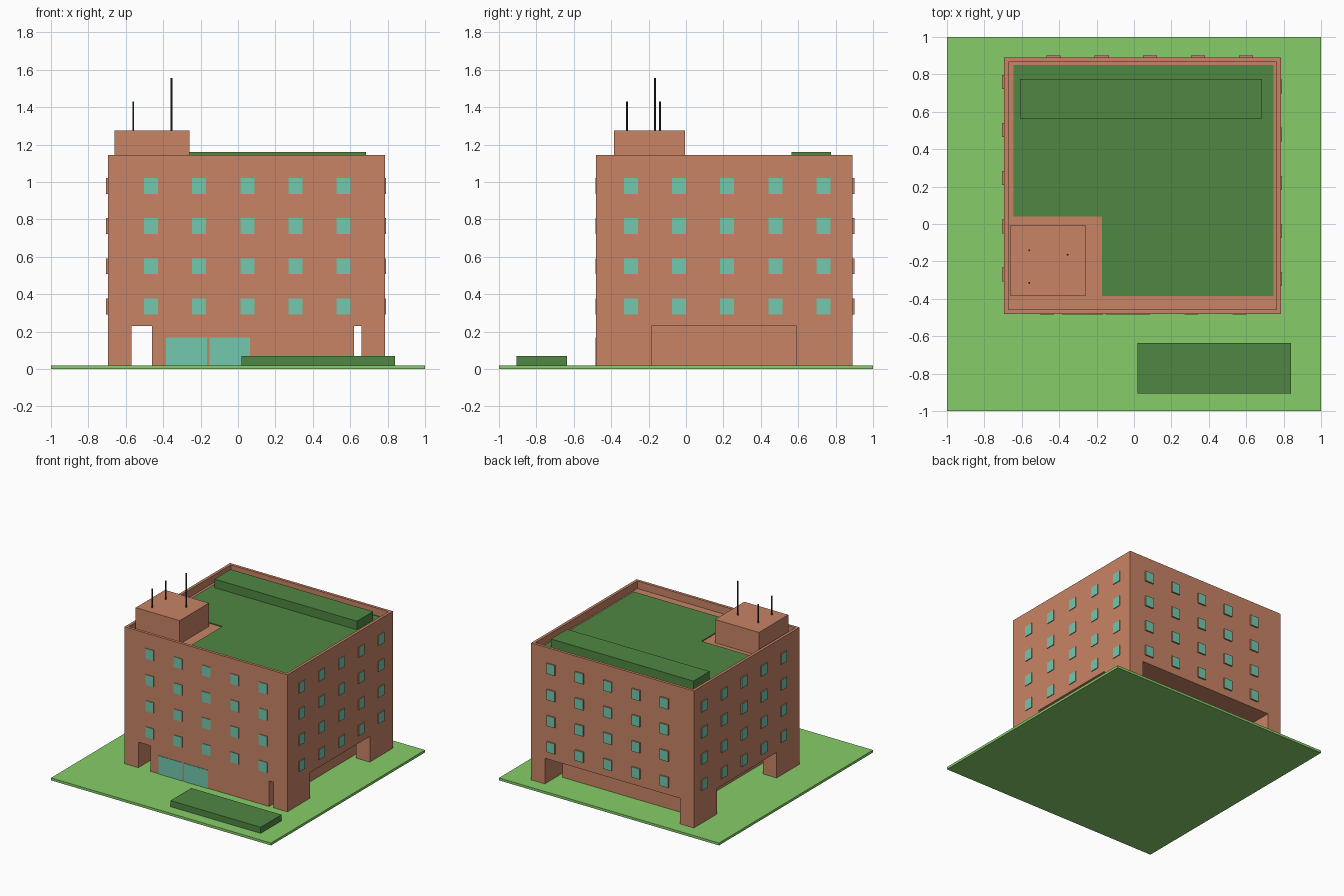
import bpy, bmesh

if "Cube" in bpy.data.objects:
    bpy.data.objects.remove(bpy.data.objects["Cube"])


def material(name, rgb):
    m = bpy.data.materials.new(name)
    m.diffuse_color = (*rgb, 1)
    m.use_nodes = True
    m.node_tree.nodes["Principled BSDF"].inputs["Base Color"].default_value = m.diffuse_color
    return m


BRICK = material("brick", (0.58, 0.23, 0.13))
GRASS = material("grass", (0.24, 0.61, 0.14))
LEAF = material("dark_green", (0.08, 0.24, 0.055))
GLASS = material("glass", (0.17, 0.58, 0.43))
METAL = material("dark_metal", (0.03, 0.03, 0.03))


def finish(name, bm, *mats):
    bmesh.ops.recalc_face_normals(bm, faces=bm.faces)
    me = bpy.data.meshes.new(name)
    bm.to_mesh(me)
    bm.free()
    for m in mats:
        me.materials.append(m)
    ob = bpy.data.objects.new(name, me)
    bpy.context.collection.objects.link(ob)
    return ob


def add_box(bm, x0, x1, y0, y1, z0, z1):
    vs = bmesh.ops.create_cube(bm, size=1)["verts"]
    for v in vs:
        v.co.x = x1 if v.co.x > 0 else x0
        v.co.y = y1 if v.co.y > 0 else y0
        v.co.z = z1 if v.co.z > 0 else z0
    return {f for v in vs for f in v.link_faces}


def box(name, mat, *b):
    bm = bmesh.new()
    add_box(bm, *b)
    return finish(name, bm, mat)


def prism(name, mat, pts, z0, z1):
    bm = bmesh.new()
    face = bm.faces.new([bm.verts.new((x, y, z0)) for x, y in pts])
    top = bmesh.ops.extrude_face_region(bm, geom=[face])["geom"]
    for v in top:
        if isinstance(v, bmesh.types.BMVert):
            v.co.z = z1
    return finish(name, bm, mat)


X0, X1, Y0, Y1 = -0.695, 0.785, -0.48, 0.89
GROUND, FLOOR, ROOF, TOP = 0.02, 0.23, 1.083, 1.145

# Site and planting bed
box("lawn", GRASS, -1, 1, -1, 1, 0, GROUND)
box("front_hedge", LEAF, 0.02, 0.84, -0.905, -0.635, GROUND, 0.07)

# Building mass, entrance core and corner piers
box("upper_floors", BRICK, X0, X1, Y0, Y1, FLOOR, ROOF)
box("ground_core", BRICK, -0.46, 0.62, Y0, 0.72, GROUND, FLOOR)
for xn, xa, xb in (("left", X0, -0.57), ("right", 0.66, X1)):
    for yn, ya, yb in (("front", Y0, -0.185), ("back", 0.59, Y1)):
        box(f"{yn}_{xn}_pier", BRICK, xa, xb, ya, yb, GROUND, FLOOR)

# Parapet: slab with the inner face pushed down to roof level
T = 0.023
bm = bmesh.new()
outer = [(X0, Y0), (X1, Y0), (X1, Y1), (X0, Y1)]
inner = [(X0 + T, Y0 + T), (X1 - T, Y0 + T), (X1 - T, Y1 - T), (X0 + T, Y1 - T)]
rings = [[bm.verts.new((x, y, z)) for x, y in p]
         for p, z in ((outer, ROOF), (outer, TOP), (inner, TOP), (inner, ROOF))]
for a, b in zip(rings, rings[1:] + rings[:1]):
    for i in range(4):
        j = (i + 1) % 4
        bm.faces.new((a[i], a[j], b[j], b[i]))
finish("parapet", bm, BRICK)

# Roof garden, roof hedge and plant room
prism("roof_garden", LEAF, [(-0.17, -0.385), (0.745, -0.385), (0.745, 0.85),
                            (-0.645, 0.85), (-0.645, 0.04), (-0.17, 0.04)], 1.078, 1.09)
box("roof_hedge", LEAF, -0.61, 0.685, 0.565, 0.775, 1.085, 1.16)
box("plant_room", BRICK, -0.66, -0.26, -0.385, -0.005, ROOF, 1.275)

# Antennas
for i, (x, y, z) in enumerate([(-0.56, -0.14, 1.43), (-0.56, -0.315, 1.43), (-0.355, -0.165, 1.555)]):
    bm = bmesh.new()
    bmesh.ops.create_cone(bm, cap_ends=True, segments=8, radius1=0.005, radius2=0.005, depth=z - 1.27)
    bmesh.ops.translate(bm, verts=bm.verts, vec=(x, y, (z + 1.27) / 2))
    finish(f"antenna_{i + 1}", bm, METAL)

# Entrance doors
box("door_left", GLASS, -0.385, -0.167, Y0 - 0.004, Y0 + 0.01, GROUND, 0.17)
box("door_right", GLASS, -0.153, 0.065, Y0 - 0.004, Y0 + 0.01, GROUND, 0.17)


# Window grids: brick-sided boxes with a glass outer face
def windows(name, axis, wall, sign, depth, first):
    bm = bmesh.new()
    lo, hi = sorted((wall - sign * 0.01, wall + sign * depth))
    for r in range(4):
        z = 0.335 + 0.2145 * r
        for c in range(5):
            m = first + 0.2575 * c
            span = (m - 0.0375, m + 0.0375)
            b = (*span, lo, hi) if axis == 1 else (lo, hi, *span)
            for f in add_box(bm, *b, z - 0.0425, z + 0.0425):
                if abs(f.calc_center_median()[axis] - wall - sign * depth) < 1e-4:
                    f.material_index = 1
    finish(name, bm, BRICK, GLASS)


windows("front_windows", 1, Y0, -1, 0.005, -0.465)
windows("back_windows", 1, Y1, 1, 0.012, -0.43)
windows("right_windows", 0, X1, 1, 0.006, -0.295)
windows("left_windows", 0, X0, -1, 0.01, -0.27)
